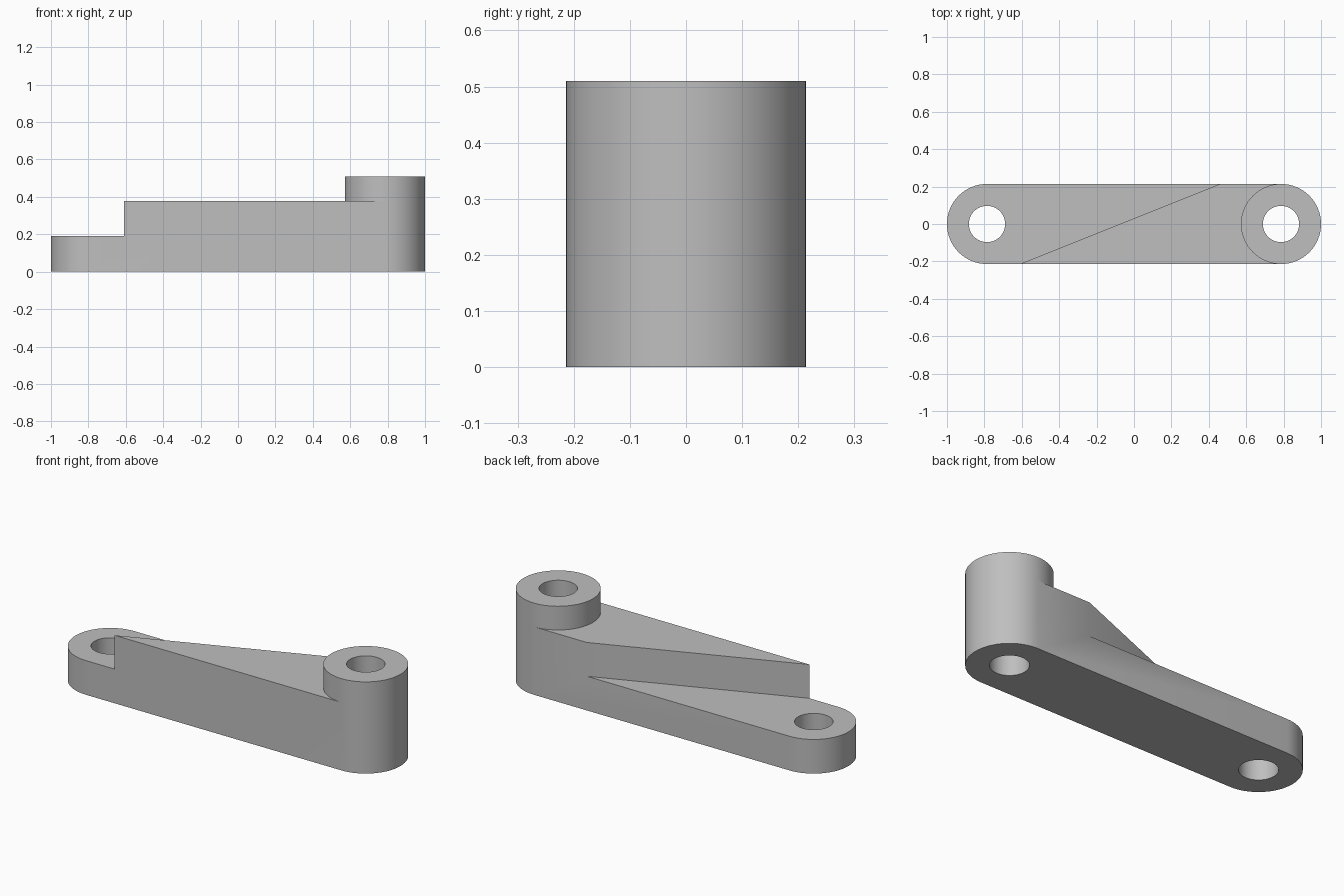
import bpy, bmesh
from math import cos, sin, pi

cube = bpy.data.objects.get("Cube")
if cube:
    bpy.data.objects.remove(cube, do_unlink=True)

R, HOLE, CX = 0.214, 0.097, 0.786      # end radius, bore radius, bore offset
LOW, MID, TOP = 0.19, 0.378, 0.51      # heights of the three levels

grey = bpy.data.materials.new("plain grey")
grey.use_nodes = True
colour = (0.52, 0.52, 0.52, 1)
grey.diffuse_color = colour
grey.node_tree.nodes["Principled BSDF"].inputs["Base Color"].default_value = colour


def arc(cx, r, start, end, n=32):
    return [(cx + r * cos(start + (end - start) * i / n),
             r * sin(start + (end - start) * i / n)) for i in range(n + 1)]


def prism(name, outline, z0, z1):
    """Extrude a flat outline from z0 to z1."""
    bm = bmesh.new()
    face = bm.faces.new([bm.verts.new((x, y, z0)) for x, y in outline])
    new = bmesh.ops.extrude_face_region(bm, geom=[face])["geom"]
    bmesh.ops.translate(bm, vec=(0, 0, z1 - z0),
                        verts=[v for v in new if isinstance(v, bmesh.types.BMVert)])
    bmesh.ops.recalc_face_normals(bm, faces=bm.faces)
    mesh = bpy.data.meshes.new(name)
    bm.to_mesh(mesh)
    bm.free()
    mesh.materials.append(grey)
    obj = bpy.data.objects.new(name, mesh)
    bpy.context.collection.objects.link(obj)
    return obj


# Round-ended arm at full height
arm = prism("crank_arm", arc(CX, R, -pi / 2, pi / 2) + arc(-CX, R, pi / 2, 3 * pi / 2), 0, TOP)

# Space around the raised boss, above the middle level
around_boss = [(CX, -1), (-2, -1), (-2, 1), (CX, 1)] + arc(CX, R, pi / 2, 3 * pi / 2)
# Space behind the diagonal step, above the low level
x0, x1 = -0.61, 0.46
dx = (x1 - x0) / 2
behind_step = [(x0 - dx, -2 * R), (x1 + dx, 2 * R), (-2, 2 * R), (-2, -2 * R)]

cutters = [prism("boss_cutter", around_boss, MID, 1),
           prism("step_cutter", behind_step, LOW, 0.9)]
for side, label in ((-1, "right"), (1, "left")):
    cutters.append(prism(label + "_bore_cutter",
                         arc(side * CX, HOLE, 0, 2 * pi, 48)[:-1], -0.5, 1.2))

# Cut, then discard the cutters
bpy.ops.object.select_all(action="DESELECT")
bpy.context.view_layer.objects.active = arm
arm.select_set(True)
for cutter in cutters:
    cutter.hide_render = True
    mod = arm.modifiers.new(cutter.name, "BOOLEAN")
    mod.operation = "DIFFERENCE"
    mod.solver = "EXACT"
    mod.object = cutter
    bpy.ops.object.modifier_apply(modifier=mod.name)
    bpy.data.objects.remove(cutter, do_unlink=True)

bpy.ops.object.shade_smooth_by_angle(angle=pi / 6)
